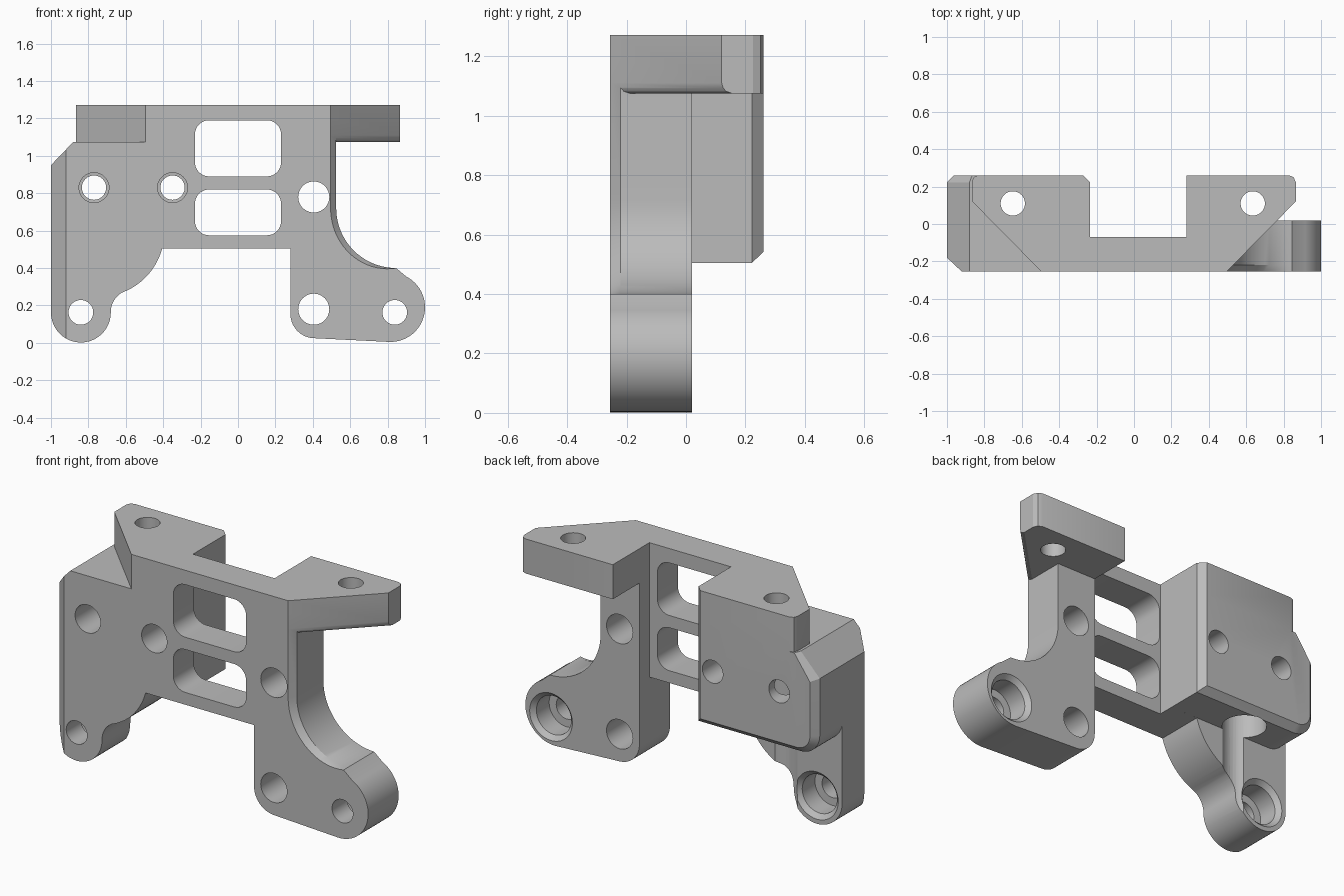
import bpy, bmesh
from math import radians, cos, sin

if "Cube" in bpy.data.objects:
    bpy.data.objects.remove(bpy.data.objects["Cube"], do_unlink=True)

FRONT, MID, BACK = -0.255, 0.02, 0.26       # depth planes
LOW, SHELF, TOP = 0.505, 1.075, 1.272       # main heights
IN_L, IN_R = -0.235, 0.28                   # inner faces of the two sides

grey = bpy.data.materials.new("plain_grey")
grey.use_nodes = True
grey.diffuse_color = (0.5, 0.5, 0.5, 1)
grey.node_tree.nodes["Principled BSDF"].inputs["Base Color"].default_value = (0.5, 0.5, 0.5, 1)


def arc(cx, cz, r0, a0, a1, n=14, r1=None):
    r1 = r0 if r1 is None else r1
    pts = []
    for i in range(n + 1):
        t = i / n
        a, r = radians(a0 + (a1 - a0) * t), r0 + (r1 - r0) * t
        pts.append((cx + r * cos(a), cz + r * sin(a)))
    return pts


def loft(name, rings):
    bm = bmesh.new()
    loops = [[bm.verts.new(p) for p in ring] for ring in rings]
    for a, b in zip(loops, loops[1:]):
        for i in range(len(a)):
            j = (i + 1) % len(a)
            bm.faces.new((a[i], a[j], b[j], b[i]))
    bm.faces.new(loops[0])
    bm.faces.new(loops[-1])
    bmesh.ops.recalc_face_normals(bm, faces=bm.faces)
    mesh = bpy.data.meshes.new(name)
    bm.to_mesh(mesh)
    bm.free()
    mesh.materials.append(grey)
    obj = bpy.data.objects.new(name, mesh)
    bpy.context.collection.objects.link(obj)
    return obj


def along_y(name, *layers):
    return loft(name, [[(x, y, z) for x, z in prof] for y, prof in layers])


def along_z(name, *layers):
    return loft(name, [[(x, y, z) for x, y in prof] for z, prof in layers])


def circle(cx, cy, r):
    return arc(cx, cy, r, 0, 351, 39)


def rounded_rect(x0, x1, z0, z1, r):
    return (arc(x1 - r, z1 - r, r, 0, 90, 8) + arc(x0 + r, z1 - r, r, 90, 180, 8)
            + arc(x0 + r, z0 + r, r, 180, 270, 8) + arc(x1 - r, z0 + r, r, 270, 360, 8))


def combine(target, other, operation):
    mod = target.modifiers.new(operation, "BOOLEAN")
    mod.operation, mod.object, mod.solver = operation, other, "EXACT"
    bpy.context.view_layer.objects.active = target
    bpy.ops.object.modifier_apply(modifier=mod.name)
    bpy.data.objects.remove(other, do_unlink=True)


# Centre web joining both sides
web_profile = [(IN_L, LOW), (IN_R, LOW), (IN_R, TOP), (IN_L, TOP)]
body = along_y("mounting_bracket", (FRONT, web_profile), (-0.07, web_profile))

# Left leg plate with rounded foot
leg = [(IN_L, SHELF), (-0.88, SHELF), (-1, 0.95)]
leg += arc(-0.84, 0.162, 0.16, 180, 360, 24)
leg += arc(-0.56, 0.165, 0.12, 180, 120)
leg += arc(-0.77, 0.56, 0.327, -62.7, -8.6, 14, 0.369)[1:]
leg += [(IN_L, LOW)]
left_leg = along_y("left_leg", (FRONT, leg), (MID, leg))


# Left rear block with chamfered back edges
def block(d):
    return ([(IN_L - d, SHELF), (IN_L - d, LOW + d)]
            + arc(-0.88, LOW + 0.12, 0.12 - d, 270, 180)
            + [(-1 + d, 0.95 - d * 0.4), (-0.88 + d * 0.4, SHELF)])


rear_block = along_y("rear_block", (MID, block(0)), (0.222, block(0)), (BACK, block(0.036)))

# Left top flange
flange = [(IN_L, FRONT), (IN_L, 0.222), (IN_L - 0.036, BACK), (-0.835, BACK),
          (-0.856, 0.251), (-0.865, 0.23), (-0.865, 0.12), (-0.495, FRONT)]
left_flange = along_z("left_flange", (SHELF, flange), (TOP, flange))


# Right column sweeping out into a foot, front edge chamfered
def column(d):
    sweep = [(0.525 - d, 1.2)]
    for i in range(21):
        t = i / 20
        sweep += arc(0.845, 0.72, 0.32 + d * (1 - t ** 3), 180 + 90 * t, 180 + 90 * t, 1)[:1]
    return ([(IN_R, 1.2)] + sweep + arc(0.815, 0.19, 0.185, 63, -92, 26)
            + arc(0.41, 0.155, 0.13, 267, 180))


right_column = along_y("right_column", (FRONT, column(0.03)), (-0.22, column(0)), (MID, column(0)))


# Right top flange, lower slanted edge rounded
def right_plan(d):
    return [(IN_R, FRONT), (IN_R, BACK), (0.83, BACK), (0.853, 0.25), (0.865, 0.225),
            (0.865, 0.12 + d), (0.495 - d, FRONT)]


right_flange = along_z("right_flange", (SHELF, right_plan(0.035)), (1.082, right_plan(0.015)),
                       (1.093, right_plan(0.005)), (1.11, right_plan(0)), (TOP, right_plan(0)))

for part in (left_leg, rear_block, left_flange, right_column, right_flange):
    combine(body, part, "UNION")

# Chamfer on the front outer edge of the left side
wedge = [(-1.08, -0.105), (-0.84, -0.33), (-1.08, -0.33)]
combine(body, along_z("edge_cutter", (-0.1, wedge), (1.4, wedge)), "DIFFERENCE")

# Windows in the web
for z0, z1 in ((0.89, 1.19), (0.575, 0.82)):
    hole = rounded_rect(-0.23, 0.23, z0, z1, 0.075)
    combine(body, along_y("window_cutter", (-0.4, hole), (0.1, hole)), "DIFFERENCE")


def drill_y(x, z, *steps):
    cutter = along_y("drill", *[(y, circle(x, z, r)) for y, r in steps])
    combine(body, cutter, "DIFFERENCE")


# Vertical screw holes, with deep screw access under the left one
for x in (-0.648, 0.635):
    hole = circle(x, 0.11, 0.065)
    combine(body, along_z("screw_cutter", (0.9, hole), (1.4, hole)), "DIFFERENCE")
access = circle(-0.648, 0.11, 0.115)
combine(body, along_z("access_cutter", (-0.1, access), (SHELF, access)), "DIFFERENCE")

# Stepped holes through the rear block
for x in (-0.77, -0.35):
    drill_y(x, 0.83, (-0.4, 0.08), (-0.02, 0.08), (-0.019, 0.065), (0.4, 0.065))

# Plain holes in the right column
for z in (0.78, 0.18):
    drill_y(0.405, z, (-0.4, 0.083), (0.2, 0.083))

# Foot holes, counterbored from behind with a chamfered rim
for x in (-0.84, 0.838):
    drill_y(x, 0.163, (-0.4, 0.066), (-0.121, 0.066), (-0.12, 0.11), (-0.005, 0.11),
            (MID, 0.135), (0.03, 0.135))

bpy.ops.object.select_all(action="DESELECT")
body.select_set(True)
bpy.context.view_layer.objects.active = body
bpy.ops.object.shade_smooth_by_angle(angle=radians(25))
